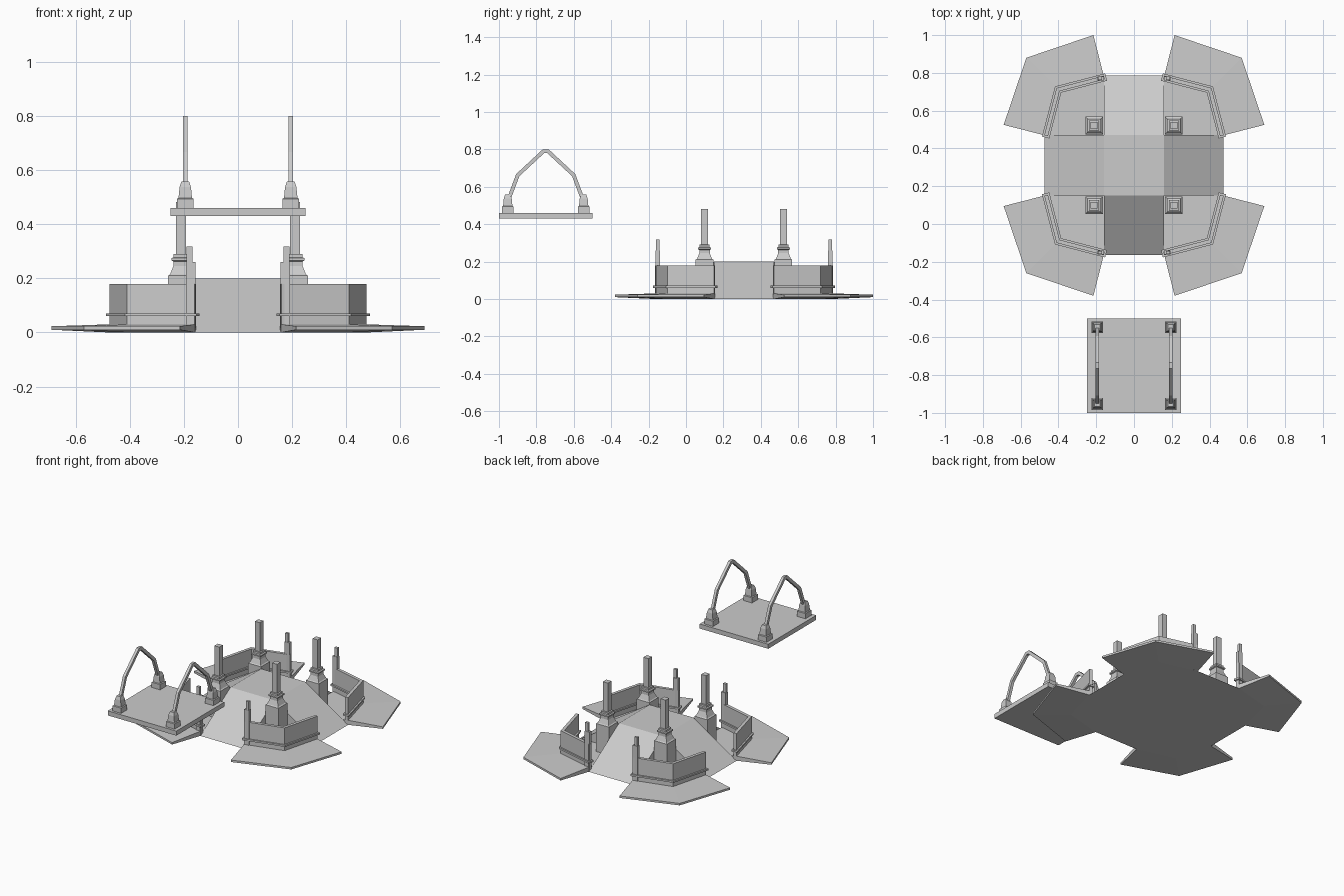
import bpy
from mathutils import Vector

if "Cube" in bpy.data.objects:
    bpy.data.objects.remove(bpy.data.objects["Cube"])

PAVILION = Vector((0, 0.31, 0))
DECK = Vector((0, -0.75, 0))


def make(name, verts, faces, loc, mirror=True):
    """Create a flat-shaded object; optionally mirror it into all four quadrants."""
    me = bpy.data.meshes.new(name)
    me.from_pydata([tuple(v) for v in verts], [], faces)
    ob = bpy.data.objects.new(name, me)
    ob.location = loc
    bpy.context.collection.objects.link(ob)
    if mirror:
        m = ob.modifiers.new("Mirror", 'MIRROR')
        m.use_axis = (True, True, False)
        m.use_mirror_merge = False
    return ob


def loft(name, rings, loc, mirror=True):
    """Join rings of equal point count, bottom to top, and cap the ends."""
    n = len(rings[0])
    verts = [p for r in rings for p in r]
    faces = [tuple(reversed(range(n))), tuple(range(len(verts) - n, len(verts)))]
    for k in range(len(rings) - 1):
        for i in range(n):
            j = (i + 1) % n
            faces.append((k * n + i, k * n + j, (k + 1) * n + j, (k + 1) * n + i))
    return make(name, verts, faces, loc, mirror)


def stack(name, x, y, profile, loc):
    """Square stepped pillar from (half width, height) pairs."""
    rings = [[(x + sx * h, y + sy * h, z) for sx, sy in ((-1, -1), (1, -1), (1, 1), (-1, 1))]
             for h, z in profile]
    return loft(name, rings, loc)


def offset(path, d, extend=0.0):
    """Mitred offset of an open 2D path, to the right of its direction."""
    p = [Vector(q) for q in path]
    p[0] += (p[0] - p[1]).normalized() * extend
    p[-1] += (p[-1] - p[-2]).normalized() * extend
    dirs = [(b - a).normalized() for a, b in zip(p, p[1:])]
    nrm = [Vector((t.y, -t.x)) for t in dirs]
    out = []
    for i, q in enumerate(p):
        a, b = nrm[max(i - 1, 0)], nrm[min(i, len(nrm) - 1)]
        m = (a + b).normalized()
        out.append(q + m * (d / m.dot(a)))
    return out


def ribbon(name, path, outer, inner, z0, z1, extend=0.0):
    outline = offset(path, outer, extend) + offset(path, -inner, extend)[::-1]
    return loft(name, [[(q.x, q.y, z) for q in outline] for z in (z0, z1)], PAVILION)


# cross-shaped mound: flat top with four ramps
a, b = 0.16, 0.475
top = [(-a, -a, 0.2), (a, -a, 0.2), (a, a, 0.2), (-a, a, 0.2)]
low = [(x, y, 0) for x, y, z in top]
feet = [(-a, -b, 0), (a, -b, 0), (b, -a, 0), (b, a, 0), (a, b, 0), (-a, b, 0), (-b, a, 0), (-b, -a, 0)]
faces = [(0, 1, 2, 3), tuple(reversed([8, 9, 5, 10, 11, 6, 12, 13, 7, 14, 15, 4]))]
for i in range(4):
    j = (i + 1) % 4
    f, g = 8 + 2 * i, 9 + 2 * i
    faces += [(f, g, j, i), (f, i, 4 + i), (g, 4 + j, j)]
make("ramp_mound", top + low + feet, faces, PAVILION, mirror=False)

# corner plates that thin out towards their rim
wall_path = [(b, a), (0.41, 0.41), (a, b)]
inner = [(b, a), (0.41, 0.41), (a, b)]
rim = [(0.69, 0.215), (0.57, 0.57), (0.215, 0.69)]
verts = ([(x, y, 0.0) for x, y in inner] + [(x, y, 0.01) for x, y in rim]
         + [(x, y, 0.03) for x, y in inner] + [(x, y, 0.023) for x, y in rim])
make("corner_apron", verts,
     [(0, 1, 4, 3), (1, 2, 5, 4), (6, 9, 10, 7), (7, 10, 11, 8), (3, 4, 10, 9),
      (4, 5, 11, 10), (5, 2, 8, 11), (0, 3, 9, 6), (1, 0, 6, 7), (2, 1, 7, 8)], PAVILION)
floor = [(a, a)] + inner
loft("corner_floor", [[(x, y, z) for x, y in floor] for z in (0, 0.025)], PAVILION)

# low corner walls with a moulding band
ribbon("corner_wall", wall_path, 0.0, 0.02, 0.0, 0.18)
ribbon("wall_moulding", wall_path, 0.01, 0.03, 0.06, 0.071, 0.01)

# slim post at one end of each wall
for name, x0, x1, y0, y1, z0, z1 in (
        ("wall_post", 0.158, 0.192, 0.45, 0.472, 0.0, 0.26),
        ("wall_post_tip", 0.169, 0.19, 0.453, 0.47, 0.26, 0.317)):
    loft(name, [[(x0, y0, z), (x1, y0, z), (x1, y1, z), (x0, y1, z)] for z in (z0, z1)], PAVILION)

# four columns on pedestals
stack("column", 0.211, 0.211,
      [(0.047, 0), (0.047, 0.21), (0.04, 0.215), (0.028, 0.245), (0.028, 0.263), (0.035, 0.266),
       (0.035, 0.275), (0.027, 0.278), (0.027, 0.29), (0.018, 0.291), (0.018, 0.482)], PAVILION)

# raised deck
loft("deck", [[(x, y, z) for x, y in ((-0.25, -0.25), (0.25, -0.25), (0.25, 0.25), (-0.25, 0.25))]
              for z in (0.43, 0.46)], DECK, mirror=False)

# stepped feet of the deck arches
stack("arch_foot", 0.195, 0.203,
      [(0.031, 0.46), (0.031, 0.494), (0.025, 0.497), (0.021, 0.538), (0.014, 0.558)], DECK)

# angular arches over the deck, built as half spans
half = offset([(0.206, 0.54), (0.158, 0.668), (0.016, 0.8), (0, 0.8)], 0)
up, down = offset(half, 0.0), offset(half, -0.02)
rings = [[(0.186, u.x, u.y), (0.204, u.x, u.y), (0.204, d.x, d.y), (0.186, d.x, d.y)]
         for u, d in zip(up, down)]
loft("deck_arch", rings, DECK)

# consistent outward normals
import bmesh
for ob in bpy.context.collection.objects:
    bm = bmesh.new()
    bm.from_mesh(ob.data)
    bmesh.ops.recalc_face_normals(bm, faces=bm.faces)
    bm.to_mesh(ob.data)
    bm.free()
